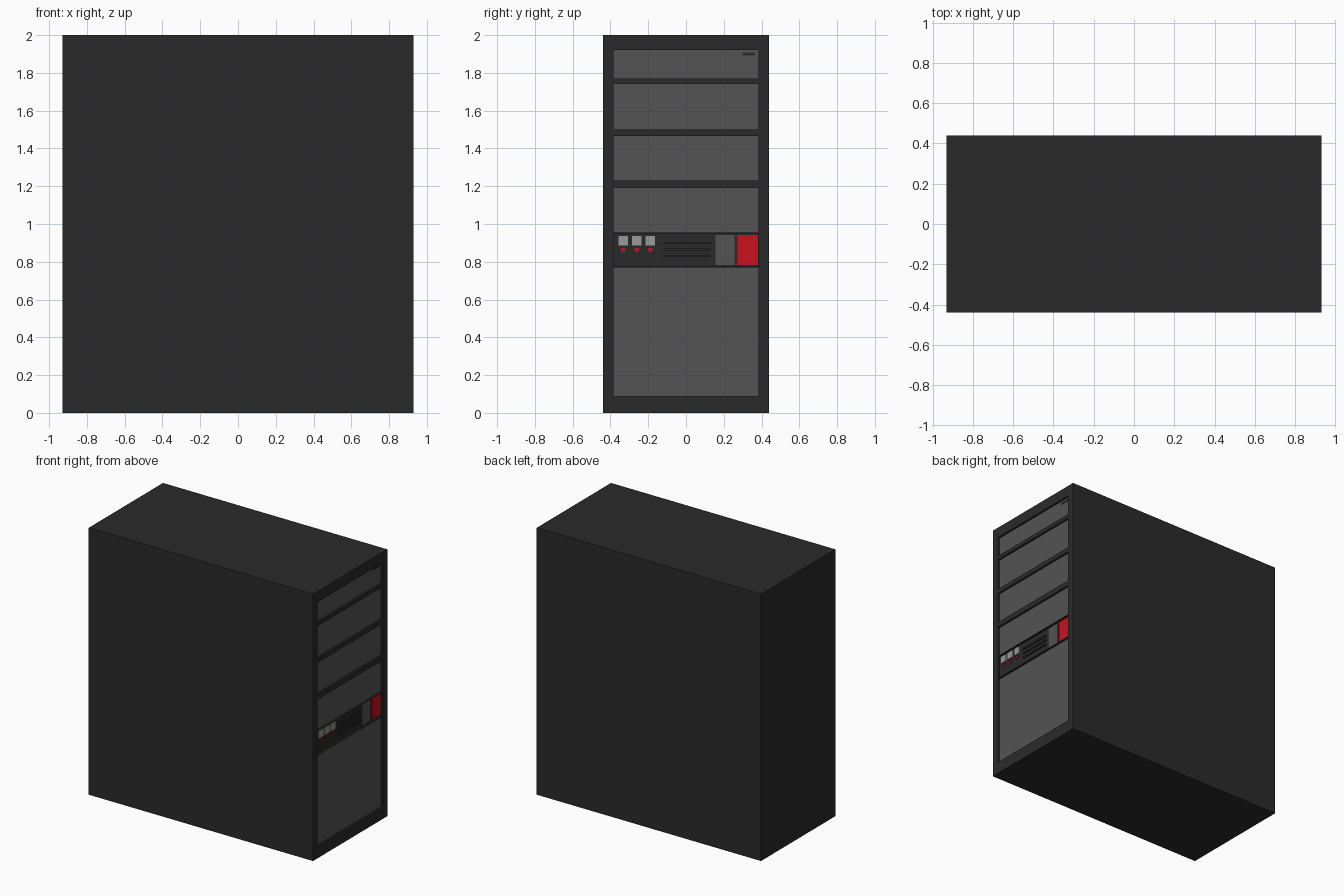
import bpy, bmesh
from mathutils import Vector

if "Cube" in bpy.data.objects:
    bpy.data.objects.remove(bpy.data.objects["Cube"])

def material(name, rgb):
    m = bpy.data.materials.new(name)
    m.diffuse_color = (*rgb, 1)
    m.use_nodes = True
    m.node_tree.nodes["Principled BSDF"].inputs["Base Color"].default_value = m.diffuse_color
    return m

BLACK = material("black_metal", (0.023, 0.023, 0.023))
GREY = material("grey_panel", (0.087, 0.087, 0.087))
SILVER = material("light_grey", (0.32, 0.32, 0.32))
RED = material("red", (0.58, 0.006, 0.013))

def boxes(name, specs, mat):
    """One object made of boxes given as (x0, x1, y0, y1, z0, z1)."""
    bm = bmesh.new()
    for x0, x1, y0, y1, z0, z1 in specs:
        vs = bmesh.ops.create_cube(bm, size=1)["verts"]
        bmesh.ops.scale(bm, vec=Vector((x1 - x0, y1 - y0, z1 - z0)), verts=vs)
        bmesh.ops.translate(bm, vec=Vector((x0 + x1, y0 + y1, z0 + z1)) / 2, verts=vs)
    me = bpy.data.meshes.new(name)
    bm.to_mesh(me)
    bm.free()
    me.materials.append(mat)
    ob = bpy.data.objects.new(name, me)
    bpy.context.collection.objects.link(ob)
    return ob

FRONT = 0.93            # panelled face looks along +x
FLOOR = FRONT - 0.03    # bottom of the openings
FACE = FRONT - 0.015    # surface of the panels
W = 0.385               # half width of the openings

bays = [(1.77, 1.92), (1.50, 1.74), (1.23, 1.465), (0.955, 1.19), (0.09, 0.77)]
control = (0.775, 0.95)

# Cabinet shell with a recessed opening for every bay
cabinet = boxes("cabinet", [(-0.93, FRONT, -0.44, 0.44, 0, 2)], BLACK)
cutter = boxes("opening_cutter",
               [(FLOOR, FRONT + 0.1, -W, W, a, b) for a, b in bays + [control]], BLACK)
cutter.hide_render = True
cut = cabinet.modifiers.new("openings", "BOOLEAN")
cut.object = cutter
cut.operation = "DIFFERENCE"
cut.solver = "EXACT"
bpy.context.view_layer.objects.active = cabinet
bpy.ops.object.modifier_apply(modifier=cut.name)
bpy.data.objects.remove(cutter)

# Bay panels
for i, (a, b) in enumerate(bays):
    boxes(f"bay_panel_{i + 1}", [(FLOOR, FACE, -W, W, a, b)], GREY)

# Small label strip on the top panel
boxes("top_strip", [(FACE - 0.005, FACE + 0.003, 0.30, 0.365, 1.893, 1.907)], BLACK)

# Control strip with vent ribs
boxes("control_strip", [(FLOOR, FACE, -W, W, *control)], BLACK)
boxes("vent_ribs", [(FACE - 0.005, FACE + 0.008, -0.12, 0.13, z - 0.006, z + 0.006)
                    for z in (0.83, 0.865, 0.90)], BLACK)

# Square buttons with indicator lights below
ys = (-0.333, -0.261, -0.189)
boxes("buttons", [(FACE - 0.005, FACE + 0.01, y - 0.028, y + 0.028, 0.884, 0.94) for y in ys], SILVER)
boxes("indicator_lights", [(FACE - 0.005, FACE + 0.006, y - 0.011, y + 0.011, 0.855, 0.874) for y in ys], RED)

# Key plate and red plate
boxes("key_plate", [(FACE - 0.005, FACE + 0.006, 0.155, 0.258, 0.782, 0.943)], GREY)
boxes("red_plate", [(FACE - 0.005, FACE + 0.006, 0.272, 0.38, 0.782, 0.943)], RED)
